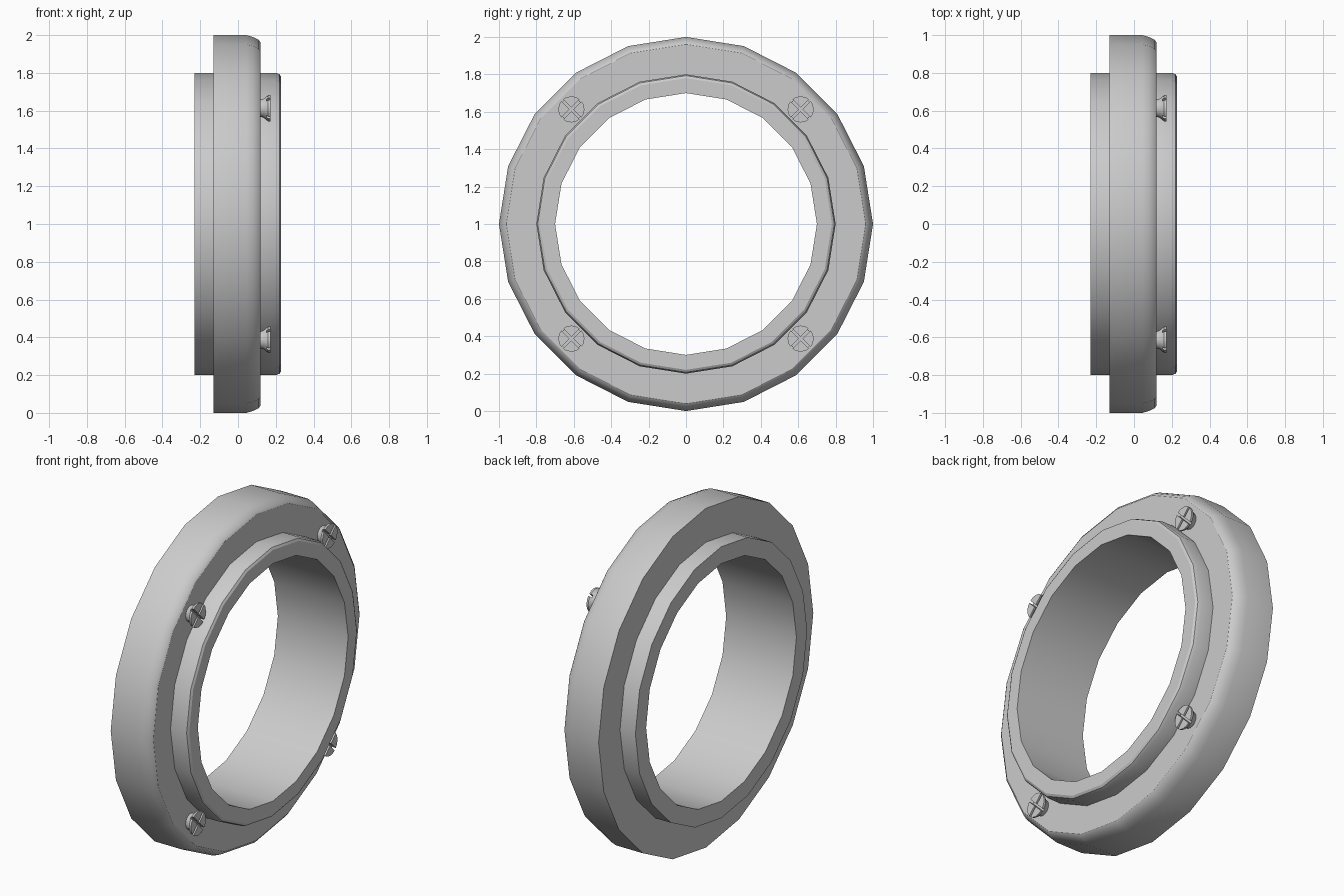
import bpy, bmesh, math
from mathutils import Matrix

if "Cube" in bpy.data.objects:
    bpy.data.objects.remove(bpy.data.objects["Cube"])


def lathe(name, profile, sides, center, closed=False):
    """Revolve an (x, radius) profile around the x axis."""
    bm = bmesh.new()
    rings = []
    for x, r in profile:
        rings.append([bm.verts.new((x, r * math.cos(2 * math.pi * i / sides),
                                    r * math.sin(2 * math.pi * i / sides)))
                      for i in range(sides)])
    pairs = list(zip(rings, rings[1:]))
    if closed:
        pairs.append((rings[-1], rings[0]))
    else:
        bm.faces.new(rings[0])
        bm.faces.new(rings[-1])
    for a, b in pairs:
        for i in range(sides):
            j = (i + 1) % sides
            bm.faces.new((a[i], a[j], b[j], b[i]))
    bmesh.ops.recalc_face_normals(bm, faces=bm.faces)
    return finish(name, bm, center)


def finish(name, bm, center):
    mesh = bpy.data.meshes.new(name)
    bm.to_mesh(mesh)
    bm.free()
    obj = bpy.data.objects.new(name, mesh)
    obj.location = center
    bpy.context.collection.objects.link(obj)
    return obj


def smooth(obj):
    bpy.ops.object.select_all(action='DESELECT')
    obj.select_set(True)
    bpy.context.view_layer.objects.active = obj
    bpy.ops.object.shade_smooth_by_angle(angle=math.radians(30))


# Flanged ring: sleeve and wide collar, rounded on the +x side
ring_profile = [(-0.23, 0.70), (-0.23, 0.80), (-0.13, 0.80), (-0.13, 1.0),
                (0.045, 1.0), (0.08, 0.99), (0.11, 0.975), (0.12, 0.96),
                (0.12, 0.80), (0.20, 0.80), (0.22, 0.793), (0.228, 0.78),
                (0.228, 0.70)]
smooth(lathe("flanged_ring", ring_profile, 20, (0, 0, 1), closed=True))

# Four tapered screws with diagonal cross slots
head_profile = [(0.0, 0.045), (0.02, 0.05), (0.045, 0.07), (0.056, 0.07)]
for sy, side in ((-1, "left"), (1, "right")):
    for sz, level in ((-1, "lower"), (1, "upper")):
        center = (0.115, sy * 0.613, 1 + sz * 0.613)
        screw = lathe(f"screw_{level}_{side}", head_profile, 16, center)
        cutters = []
        for angle in (45, -45):
            bm = bmesh.new()
            bmesh.ops.create_cube(bm, size=1, matrix=(
                Matrix.Translation((0.056, 0, 0))
                @ Matrix.Rotation(math.radians(angle), 4, 'X')
                @ Matrix.Diagonal((0.04, 0.2, 0.014, 1))))
            cutter = finish("slot_cutter", bm, center)
            cutter.hide_render = True
            cutters.append(cutter)
            mod = screw.modifiers.new("slot", 'BOOLEAN')
            mod.operation = 'DIFFERENCE'
            mod.solver = 'EXACT'
            mod.object = cutter
        smooth(screw)
        for mod in [m for m in screw.modifiers if m.type == 'BOOLEAN']:
            bpy.ops.object.modifier_apply(modifier=mod.name)
        for cutter in cutters:
            bpy.data.objects.remove(cutter)
